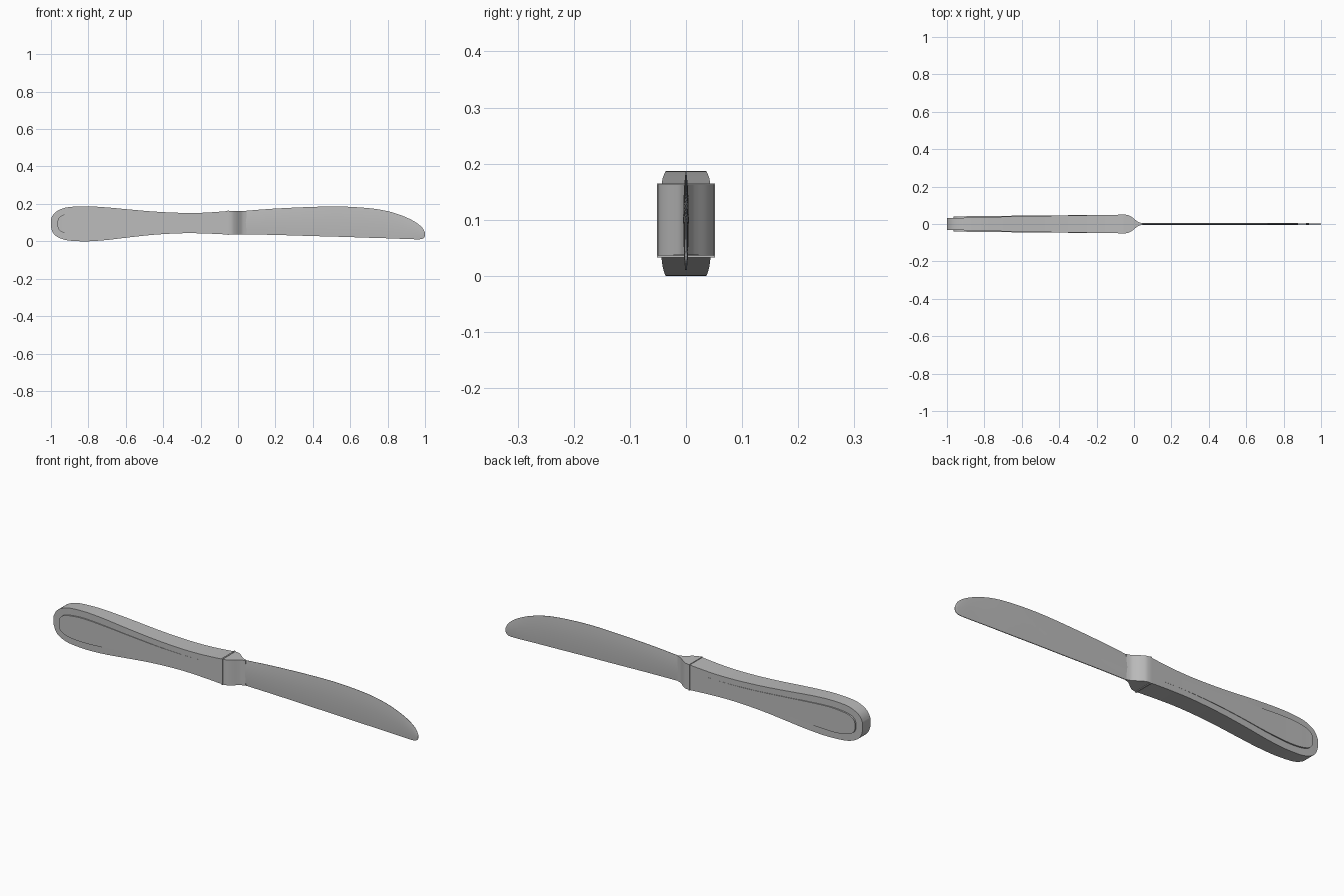
import bpy
import bmesh
import math

cube = bpy.data.objects.get("Cube")
if cube:
    bpy.data.objects.remove(cube, do_unlink=True)

steel = bpy.data.materials.new("brushed grey steel")
GREY = (0.5, 0.5, 0.5, 1)
steel.use_nodes = True
steel.diffuse_color = GREY
steel.node_tree.nodes["Principled BSDF"].inputs["Base Color"].default_value = GREY


def smooth_path(points, steps=4):
    """Catmull-Rom curve through rows of values."""
    rows = []
    for i in range(len(points) - 1):
        a, b, c, d = (points[max(0, min(len(points) - 1, i + k))] for k in (-1, 0, 1, 2))
        for s in range(steps):
            t = s / steps
            rows.append([0.5 * (2 * q + (r - p) * t + (2 * p - 5 * q + 4 * r - u) * t * t
                                + (3 * q - p - 3 * r + u) * t ** 3)
                         for p, q, r, u in zip(a, b, c, d)])
    rows.append(list(points[-1]))
    return rows


def loft(name, rows, section):
    """Skin rings along x; section gives (y share, height share) pairs."""
    bm = bmesh.new()
    rings = []
    for x, low, high, half in rows:
        rings.append([bm.verts.new((x, y * half, low + (high - low) * h)) for y, h in section])
    n = len(section)
    for a, b in zip(rings, rings[1:]):
        for i in range(n):
            j = (i + 1) % n
            bm.faces.new((a[i], a[j], b[j], b[i]))
    bm.faces.new(rings[0])
    bm.faces.new(rings[-1])
    bmesh.ops.recalc_face_normals(bm, faces=bm.faces)
    mesh = bpy.data.meshes.new(name)
    bm.to_mesh(mesh)
    bm.free()
    mesh.materials.append(steel)
    obj = bpy.data.objects.new(name, mesh)
    bpy.context.collection.objects.link(obj)
    bpy.ops.object.select_all(action="DESELECT")
    obj.select_set(True)
    bpy.context.view_layer.objects.active = obj
    bpy.ops.object.shade_smooth_by_angle(angle=math.radians(35))
    return obj


BOX = [(-1, 0), (1, 0), (1, 1), (-1, 1)]

# Handle: x, bottom, top, half thickness
handle = [(-1, .075, .118, .031), (-.99, .047, .14, .031), (-.97, .026, .16, .032),
          (-.93, .009, .178, .033), (-.88, .002, .185, .034), (-.8, 0, .187, .036),
          (-.7, .007, .181, .039), (-.6, .019, .172, .042), (-.45, .035, .159, .044),
          (-.3, .043, .152, .046), (-.18, .042, .153, .048), (-.05, .036, .162, .05)]
loft("handle", smooth_path(handle), BOX)

# Raised panels on both handle sides, fading out towards the bolster
panel = [(-.965, .08, .108, .0405), (-.957, .062, .126, .041), (-.935, .047, .141, .041),
         (-.89, .037, .15, .0415), (-.82, .034, .154, .042), (-.7, .041, .148, .0435),
         (-.55, .057, .137, .0455), (-.4, .069, .127, .0465),
         (-.25, .073, .123, .0475), (-.1, .07, .127, .0493)]
loft("handle_panels", smooth_path(panel), BOX)

# Thin collar between handle and bolster
loft("collar", [(-.056, .033, .165, .052), (-.049, .033, .165, .052)], BOX)

# Bolster flowing in an S curve down to the blade
bolster = [(-.049, .036, .163, .05), (-.03, .036, .163, .047), (-.01, .036, .163, .036),
           (.01, .037, .163, .02), (.025, .037, .163, .01), (.045, .037, .163, .004)]
loft("bolster", smooth_path(bolster), BOX)

# Blade: lens section with a fine upper edge and a narrow flat lower edge
right_side = [(.4, 0), (.8, .2), (1, .5), (.75, .8), (.15, 1)]
lens = right_side + [(-y, h) for y, h in reversed(right_side)]
blade = [(.04, .037, .163, .005), (.2, .034, .175, .005), (.4, .028, .184, .005),
         (.55, .024, .186, .005), (.7, .019, .177, .005), (.8, .016, .161, .0045),
         (.88, .013, .136, .004), (.94, .011, .108, .004), (.975, .011, .083, .0035),
         (.99, .015, .066, .003), (1, .027, .045, .002)]
loft("blade", smooth_path(blade), lens)
